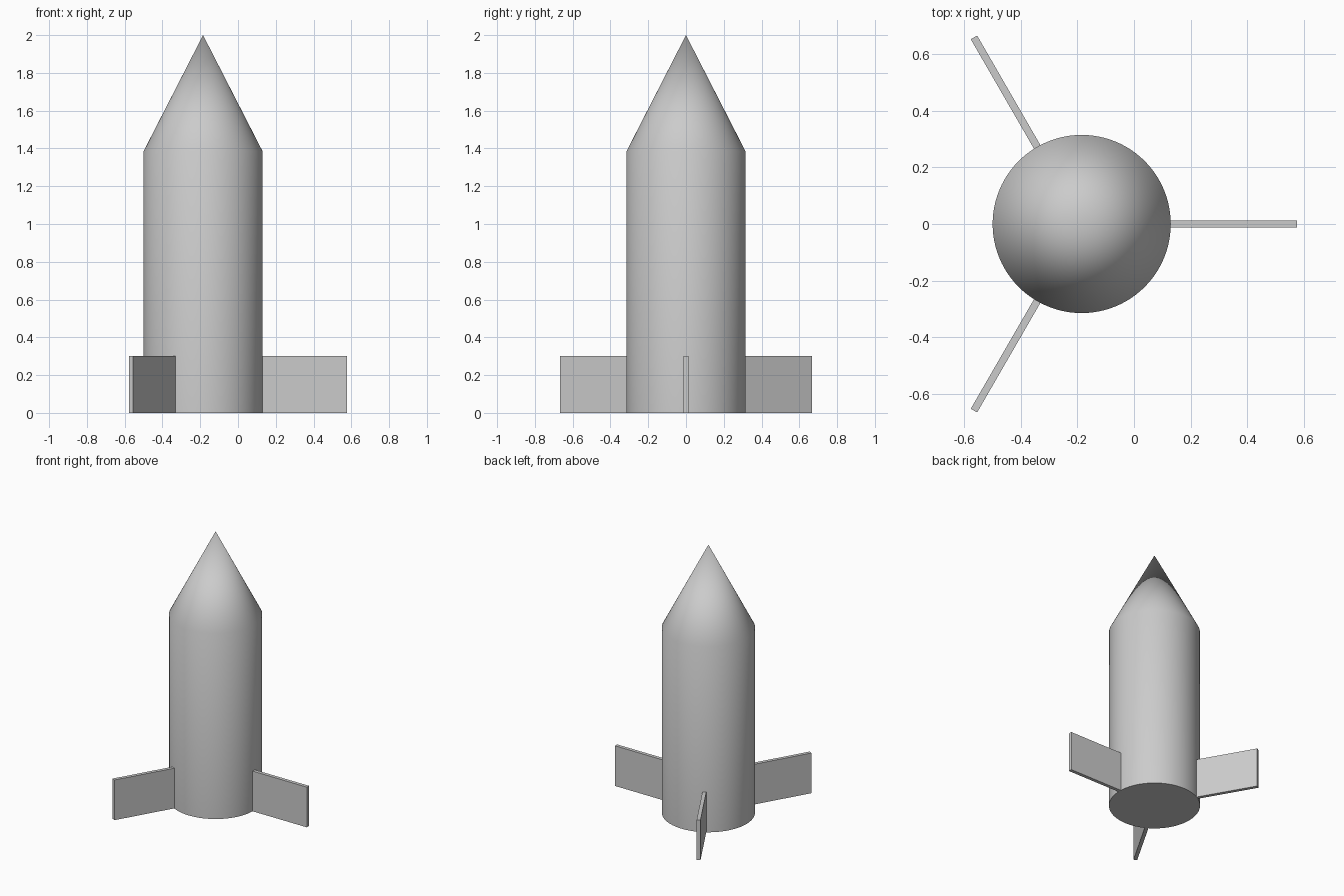
import bpy, bmesh, math
from mathutils import Matrix, Vector

cube = bpy.data.objects.get("Cube")
if cube:
    bpy.data.objects.remove(cube, do_unlink=True)

AXIS_X = -0.185      # the hull sits off centre so the three fins are centred
RADIUS = 0.315
SHOULDER = 1.385
FIN_TIP = 0.762
FIN_HEIGHT = 0.3
FIN_THICK = 0.026
SIDES = 96

grey = bpy.data.materials.new("plain grey")
grey.use_nodes = True
colour = (0.6, 0.6, 0.6, 1)
grey.diffuse_color = colour
grey.node_tree.nodes["Principled BSDF"].inputs["Base Color"].default_value = colour


def make_object(name, bm):
    bmesh.ops.recalc_face_normals(bm, faces=bm.faces)
    mesh = bpy.data.meshes.new(name)
    bm.to_mesh(mesh)
    bm.free()
    mesh.materials.append(grey)
    obj = bpy.data.objects.new(name, mesh)
    bpy.context.collection.objects.link(obj)
    obj.location.x = AXIS_X
    return obj


# Hull: a cylinder whose top face is drawn up into the pointed nose
bm = bmesh.new()
bmesh.ops.create_cone(bm, cap_ends=True, segments=SIDES, radius1=RADIUS,
                      radius2=RADIUS, depth=SHOULDER,
                      matrix=Matrix.Translation((0, 0, SHOULDER / 2)))
top = max(bm.faces, key=lambda f: f.calc_center_median().z)
tip = bmesh.ops.poke(bm, faces=[top])["verts"][0]
tip.co = Vector((0, 0, 2))
hull = make_object("hull", bm)
bpy.ops.object.select_all(action="DESELECT")
hull.select_set(True)
bpy.context.view_layer.objects.active = hull
bpy.ops.object.shade_smooth_by_angle(angle=math.radians(30))

# Fins: three flat plates, starting just inside the hull wall
inner = RADIUS - 0.01
length = FIN_TIP - inner
for name, angle in (("left_fin", 0), ("back_right_fin", 120), ("front_right_fin", 240)):
    bm = bmesh.new()
    place = Matrix.Translation((inner + length / 2, 0, FIN_HEIGHT / 2))
    size = Matrix.Diagonal((length, FIN_THICK, FIN_HEIGHT, 1))
    bmesh.ops.create_cube(bm, size=1, matrix=place @ size)
    fin = make_object(name, bm)
    fin.rotation_euler.z = math.radians(angle)
